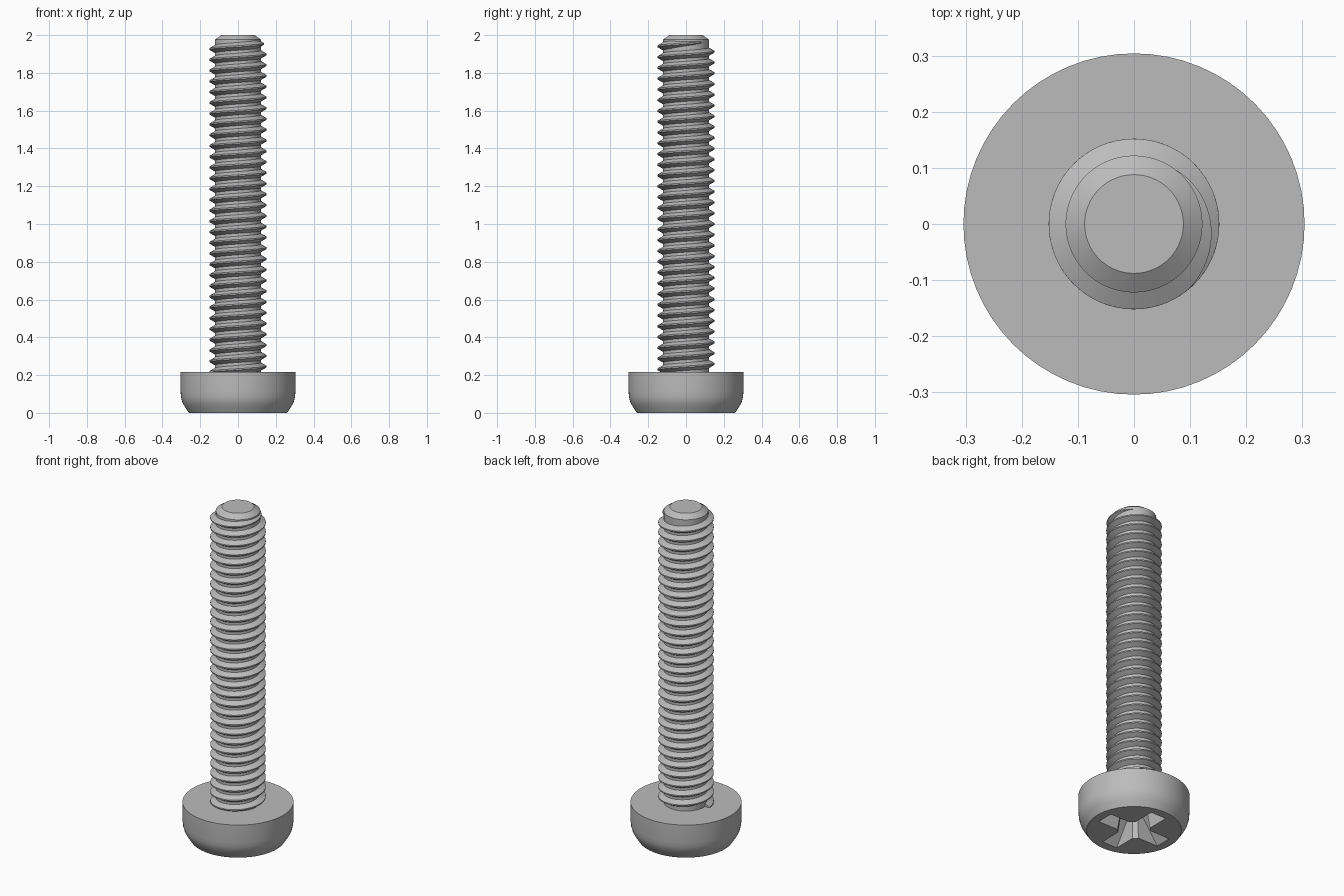
import bpy, bmesh
from math import cos, sin, pi, radians

SEG = 64
HEAD_TOP = 0.217
ROOT, CREST = 0.122, 0.152
PITCH = 0.057

cube = bpy.data.objects.get("Cube")
if cube:
    bpy.data.objects.remove(cube)

steel = bpy.data.materials.new("grey steel")
steel.use_nodes = True
GREY = (0.5, 0.5, 0.5, 1)
steel.diffuse_color = GREY
steel.node_tree.nodes["Principled BSDF"].inputs["Base Color"].default_value = GREY


def make_object(name, bm):
    bmesh.ops.recalc_face_normals(bm, faces=bm.faces)
    mesh = bpy.data.meshes.new(name)
    bm.to_mesh(mesh)
    bm.free()
    mesh.materials.append(steel)
    obj = bpy.data.objects.new(name, mesh)
    bpy.context.collection.objects.link(obj)
    return obj


def loft(name, rings):
    """Skin a row of equal closed rings and cap both ends."""
    bm = bmesh.new()
    rows = [[bm.verts.new(p) for p in ring] for ring in rings]
    count = len(rows[0])
    for a, b in zip(rows, rows[1:]):
        for i in range(count):
            j = (i + 1) % count
            bm.faces.new((a[i], a[j], b[j], b[i]))
    bm.faces.new(rows[0])
    bm.faces.new(rows[-1])
    return make_object(name, bm)


def lathe(name, profile, seg=SEG):
    return loft(name, [[(r * cos(2 * pi * i / seg), r * sin(2 * pi * i / seg), z)
                        for i in range(seg)] for r, z in profile])


def rectangle(hx, hy, z):
    return [(hx, hy, z), (-hx, hy, z), (-hx, -hy, z), (hx, -hy, z)]


def activate(obj):
    bpy.ops.object.select_all(action='DESELECT')
    obj.select_set(True)
    bpy.context.view_layer.objects.active = obj


def smooth(obj):
    activate(obj)
    bpy.ops.object.shade_smooth_by_angle(angle=radians(30))


# Pan head, rounded toward the driver side
head = lathe("head", [(0.26, 0), (0.283, 0.035), (0.295, 0.058), (0.301, 0.08),
                      (0.304, 0.11), (0.304, HEAD_TOP)])

# Cross recess: two tapered wings and a round centre
wing_levels = [(0.225, 0.053, -0.02), (0.075, 0.036, 0.16)]
cutters = [
    loft("recess_wing_x", [rectangle(l, w, z) for l, w, z in wing_levels]),
    loft("recess_wing_y", [rectangle(w, l, z) for l, w, z in wing_levels]),
    lathe("recess_centre", [(0.094, -0.02), (0.068, 0.15), (0.01, 0.18)], 24),
]
for cutter in cutters:
    cutter.hide_render = True
    activate(head)
    mod = head.modifiers.new("recess", 'BOOLEAN')
    mod.operation = 'DIFFERENCE'
    mod.solver = 'EXACT'
    mod.object = cutter
    bpy.ops.object.modifier_apply(modifier=mod.name)
    bpy.data.objects.remove(cutter)
smooth(head)

# Plain shank with a chamfered tip
smooth(lathe("shank", [(ROOT, 0.2), (ROOT, 1.976), (0.088, 2.0)]))

# Right-hand thread, running out near the tip
top_z = 1.955
start = -2 * pi * (top_z - HEAD_TOP) / PITCH
fade_from, fade_to = radians(-50), radians(52)
steps = int((fade_to - start) / (2 * pi) * SEG)
sections = []
for k in range(steps + 1):
    t = start + (fade_to - start) * k / steps
    full = min(1, max(0.02, (fade_to - t) / (fade_to - fade_from)))
    z = top_z + PITCH * t / (2 * pi)
    outer = ROOT + (CREST - ROOT) * full
    tip = PITCH / 16
    foot = tip + PITCH * 0.3125 * full
    inner = ROOT - 0.001
    sections.append([(r * cos(t), r * sin(t), z + dz) for r, dz in
                     ((inner, -foot), (outer, -tip), (outer, tip), (inner, foot))])
smooth(loft("thread", sections))
